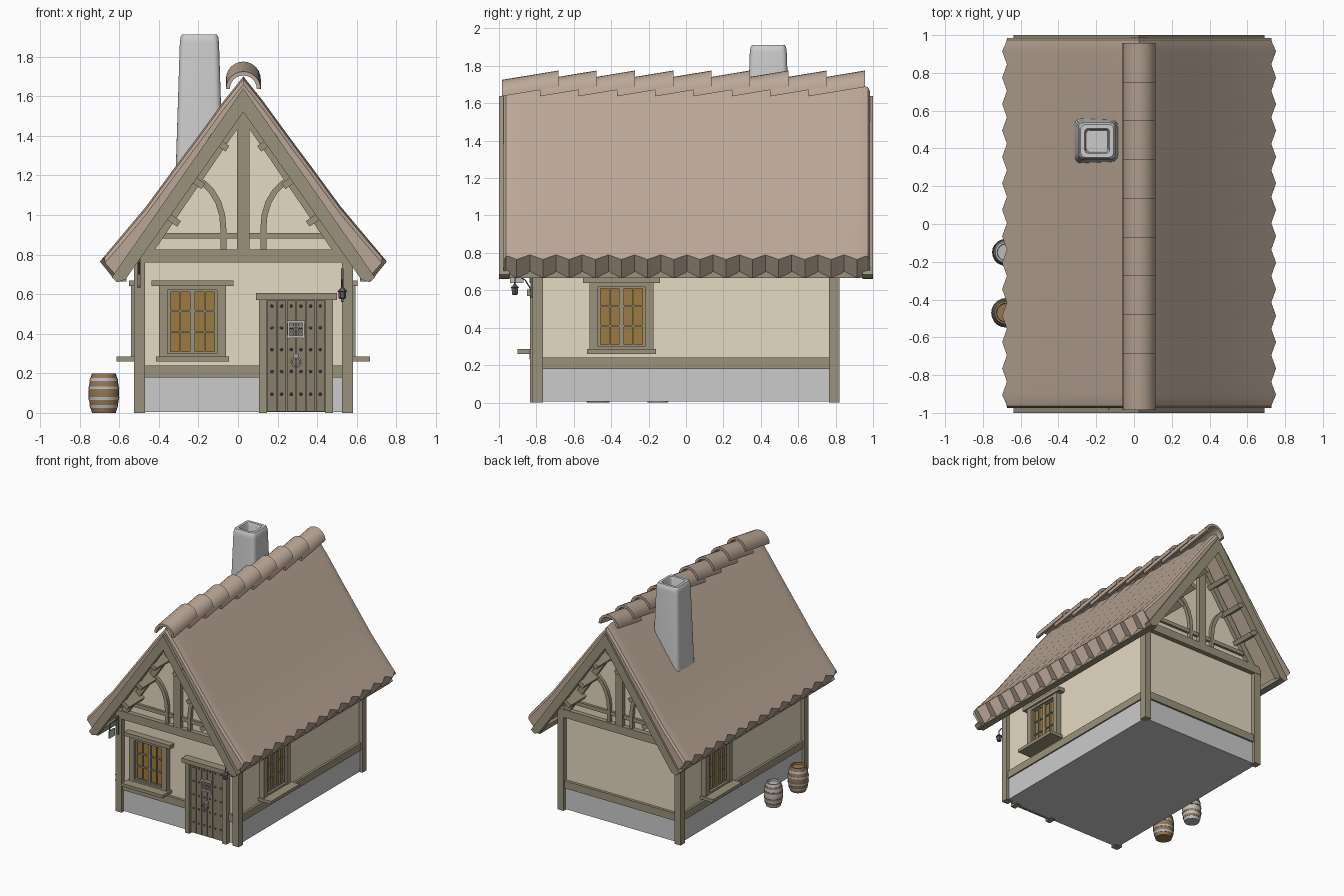
import bpy, bmesh, math
from mathutils import Matrix, Vector

if "Cube" in bpy.data.objects:
    bpy.data.objects.remove(bpy.data.objects["Cube"])

CX = 0.027  # house centre line


def material(name, r, g, b):
    m = bpy.data.materials.new(name)
    m.diffuse_color = (r, g, b, 1)
    m.use_nodes = True
    m.node_tree.nodes["Principled BSDF"].inputs["Base Color"].default_value = m.diffuse_color
    return m


PLASTER = material("plaster", 0.78, 0.70, 0.54)
TIMBER = material("timber", 0.33, 0.29, 0.20)
DOORWOOD = material("door_wood", 0.25, 0.21, 0.15)
TILE = material("tile", 0.50, 0.39, 0.31)
GLASS = material("glass", 0.34, 0.20, 0.05)
OAK = material("oak", 0.30, 0.18, 0.09)
IRON = material("iron", 0.12, 0.12, 0.12)
STEEL = material("steel", 0.5, 0.5, 0.5)


def finish(name, bm, mat=None):
    bmesh.ops.recalc_face_normals(bm, faces=bm.faces)
    me = bpy.data.meshes.new(name)
    bm.to_mesh(me)
    bm.free()
    ob = bpy.data.objects.new(name, me)
    bpy.context.collection.objects.link(ob)
    if mat:
        me.materials.append(mat)
    return ob


def boxes(name, spans, mat=None, M=Matrix()):
    """Boxes given as (x0, x1, y0, y1, z0, z1)."""
    bm = bmesh.new()
    for x0, x1, y0, y1, z0, z1 in spans:
        T = Matrix.Translation(((x0 + x1) / 2, (y0 + y1) / 2, (z0 + z1) / 2))
        S = Matrix.Diagonal((x1 - x0, y1 - y0, z1 - z0, 1))
        bmesh.ops.create_cube(bm, size=1, matrix=M @ T @ S)
    return finish(name, bm, mat)


def prism(name, polys, y0, y1, mat):
    """Extrude (x offset, z) outlines along y."""
    bm = bmesh.new()
    for poly in polys:
        f = bm.faces.new([bm.verts.new((CX + x, y0, z)) for x, z in poly])
        ext = bmesh.ops.extrude_face_region(bm, geom=[f])["geom"]
        bmesh.ops.translate(bm, vec=(0, y1 - y0, 0),
                            verts=[v for v in ext if isinstance(v, bmesh.types.BMVert)])
    return finish(name, bm, mat)


def loft(name, ringsets, mat=None):
    """Join successive rings of points, capping both ends."""
    bm = bmesh.new()
    for rings in ringsets:
        vs = [[bm.verts.new(p) for p in r] for r in rings]
        n = len(vs[0])
        for a, b in zip(vs, vs[1:]):
            for i in range(n):
                j = (i + 1) % n
                bm.faces.new((a[i], a[j], b[j], b[i]))
        bm.faces.new(vs[0])
        bm.faces.new(vs[-1])
    return finish(name, bm, mat)


def lathe(name, x, y, profiles, mat, n=20):
    return loft(name, [[[(x + r * math.cos(2 * math.pi * i / n), y + r * math.sin(2 * math.pi * i / n), z)
                         for i in range(n)] for r, z in prof] for prof in profiles], mat)


def wire(name, pts, radius, mat, cyclic=False):
    cu = bpy.data.curves.new(name, 'CURVE')
    cu.dimensions, cu.bevel_depth, cu.bevel_resolution = '3D', radius, 1
    sp = cu.splines.new('POLY')
    sp.points.add(len(pts) - 1)
    for p, co in zip(sp.points, pts):
        p.co = (*co, 1)
    sp.use_cyclic_u, cu.use_fill_caps = cyclic, True
    cu.materials.append(mat)
    ob = bpy.data.objects.new(name, cu)
    bpy.context.collection.objects.link(ob)


def mirror(poly):
    return [(-x, z) for x, z in poly]


# Walls and stone base
prism("walls", [[(-.525, .02), (.525, .02), (.525, .82), (0, 1.57), (-.525, .82)]], -.785, .785, PLASTER)
boxes("stone_base", [(CX - .532, CX + .532, -.793, .793, .005, .18)])

# Timber frame: corner posts, sill beams (broken at the door), wall plates
L, R = CX - .553, CX + .553
boxes("corner_posts", [(x, x + .055, y, y + .055, 0, .79)
                       for x in (L, R - .055) for y in (-.82, .765)], TIMBER)
boxes("sill_beams", [(L + .03, .12, -.808, -.76, .18, .24), (.47, R - .03, -.808, -.76, .18, .24),
                     (L + .03, R - .03, .76, .808, .18, .24),
                     (L + .01, L + .05, -.78, .78, .18, .24), (R - .05, R - .01, -.78, .78, .18, .24)], TIMBER)
boxes("wall_plates", [(L, R, -.822, -.76, .76, .825), (L, R, .76, .822, .76, .825),
                      (L, L + .05, -.78, .78, .73, .80), (R - .05, R, -.78, .78, .73, .80)], TIMBER)

# Gable timbers on both ends: king post, collar, curved braces
arc = [(.101, .82), (.101, .93), (.107, 1.0), (.127, 1.065), (.16, 1.12), (.20, 1.16), (.24, 1.185)]
brace = []
for side in (1, -1):
    for i, (x, z) in (list(enumerate(arc)) if side > 0 else list(enumerate(arc))[::-1]):
        a, b = arc[max(i - 1, 0)], arc[min(i + 1, len(arc) - 1)]
        t = Vector((b[0] - a[0], b[1] - a[1])).normalized() * .015 * side
        brace.append((x + t.y, z - t.x))
for end, s in (("front", -1), ("back", 1)):
    prism(end + "_king_post", [[(-.031, .82), (.031, .82), (.031, 1.53), (-.031, 1.53)]], s * .77, s * .82, TIMBER)
    prism(end + "_collar", [[(-.47, .88), (.47, .88), (.455, .91), (-.455, .91)]], s * .77, s * .805, TIMBER)
    prism(end + "_braces", [brace, mirror(brace)], s * .77, s * .81, TIMBER)
    inner = [(0, 1.56), (.51, .82), (.45, .82), (0, 1.48)]
    prism(end + "_rafters", [inner, mirror(inner)], s * .77, s * .815, TIMBER)
    board = [(0, 1.64), (.665, .685), (.637, .66), (.595, .675), (0, 1.52)]
    prism(end + "_barge_boards", [board, mirror(board)], s * .945, s * 1.0, TIMBER)

# Purlins under the roof slope
purlins = []
for px, pz in ((.08, 1.335), (.2025, 1.145), (.325, .955)):
    n, t = Vector((.823, .567)), Vector((.567, -.823)) * .017
    p = Vector((px, pz))
    q = [tuple(v) for v in (p - t, p + t, p + n * .11 + t, p + n * .11 - t)]
    purlins += [q, mirror(q)]
eave = [(.59, .665), (.645, .665), (.645, .70), (.59, .70)]
prism("purlins", purlins, -.985, .985, TIMBER)
prism("eave_beams", [eave, mirror(eave)], -.99, .99, TIMBER)

# Roof: curved slope with toothed eaves and rounded verges
outer = [(.10, 1.575), (.22, 1.41), (.343, 1.245), (.49, 1.045), (.62, .89), (.725, .765)]


def roof_ring(y, drop, notch):
    dx, dz = -notch * .6, notch * .8
    right = [(x, z - drop) for x, z in outer[:-1]] + [(.725 + dx, .765 - drop + dz), (.645 + dx / 2, .665 + dz / 2)]
    pts = [(0, 1.70 - drop)] + right + [(0, 1.60)] + mirror(right)[::-1]
    return [(CX + x, y, z) for x, z in pts]


rings = []
for i in range(29):
    y, valley = -.975 + .07 * i, i % 2 == 0
    if i == 28:
        rings += [roof_ring(y - .03, .008, .03), roof_ring(y - .012, .014, .04)]
    rings.append(roof_ring(y, .04 if i in (0, 28) else .009 * valley, .042 * valley))
    if i == 0:
        rings += [roof_ring(y + .012, .014, .04), roof_ring(y + .03, .008, .03)]
loft("roof", [rings], TILE)

# Ridge tiles: overlapping tilted half pipes
arc_pts = [(r * math.cos(a), r * math.sin(a))
           for r, order in ((.088, range(13)), (.068, range(12, -1, -1)))
           for a in (math.pi * k / 12 for k in order)]
loft("ridge_tiles", [[[(CX + x, y, z + c) for x, z in arc_pts]
                      for y, c in ((-.985 + .205 * k, 1.637), (-.683 + .205 * k, 1.687))]
                     for k in range(9)], TILE)


# Chimney: tapered rounded square with a flue
def square(h, z):
    r = h * .28
    return [(-.195 + sx * (h - r) + r * math.cos(a), .44 + sy * (h - r) + r * math.sin(a), z)
            for q, (sx, sy) in enumerate(((1, 1), (-1, 1), (-1, -1), (1, -1)))
            for a in (math.pi / 2 * (q + k / 4) for k in range(5))]


loft("chimney", [[square(h, z) for h, z in
                  ((.123, 1.12), (.099, 1.87), (.095, 1.9), (.087, 1.912), (.066, 1.912), (.06, 1.9), (.056, 1.72))]])


# Windows, built facing -y then placed on three walls
def window(name, M):
    boxes(name + "_frame", [(-.17, -.125, -.043, .01, .28, .64), (.125, .17, -.043, .01, .28, .64),
                            (-.125, .125, -.04, .01, .28, .30), (-.125, .125, -.04, .01, .62, .64),
                            (-.207, .207, -.053, .01, .64, .67), (-.185, .185, -.115, .01, .26, .285)], TIMBER, M)
    boxes(name + "_glass", [(-.125, .125, -.012, .01, .30, .62)], GLASS, M)
    bars = []
    for s in (-1, 1):
        c = s * .0625
        bars += [(c + o - w, c + o + w, -.024, -.005, .30, .62) for o, w in ((-.056, .0065), (0, .004), (.056, .0065))]
        bars += [(c - .06, c + .06, -.022, -.005, z - .005, z + .005) for z in (.305, .41, .515, .615)]
    boxes(name + "_bars", bars, TIMBER, M)


window("front_window", Matrix.Translation((-.23, -.785, 0)))
window("right_window", Matrix.Translation((CX + .525, -.345, 0)) @ Matrix.Rotation(math.pi / 2, 4, 'Z'))
window("left_window", Matrix.Translation((CX - .525, .345, 0)) @ Matrix.Rotation(-math.pi / 2, 4, 'Z'))

# Door: frame, planks, studs, grille and ring handle
boxes("door_frame", [(.107, .147, -.835, -.77, 0, .57), (.44, .48, -.835, -.77, 0, .57),
                     (.09, .50, -.85, -.77, .57, .605)], TIMBER)
w = .293 / 6
boxes("door_planks", [(.147 + w * k + .002, .147 + w * (k + 1) - .002, -.815, -.78, .008, .568) for k in range(6)],
      DOORWOOD)
boxes("door_backing", [(.147, .44, -.805, -.775, .005, .57)], DOORWOOD)
bm = bmesh.new()
for k in range(6):
    for z in (.095, .21, .32, .43, .54):
        bmesh.ops.create_uvsphere(bm, u_segments=8, v_segments=4, radius=.008,
                                  matrix=Matrix.Translation((.147 + w * (k + .5), -.815, z)))
finish("door_studs", bm, IRON)
gx, gz = .293, .422
grille = [(gx + o - .006, gx + o + .006, -.832, -.81, gz - .045, gz + .045) for o in (-.038, .038)]
grille += [(gx - .045, gx + .045, -.832, -.81, gz + o - .006, gz + o + .006) for o in (-.038, .038)]
grille += [(gx + o - .003, gx + o + .003, -.826, -.81, gz - .04, gz + .04) for o in (-.013, .013)]
grille += [(gx - .04, gx + .04, -.826, -.81, gz + o - .003, gz + o + .003) for o in (-.013, .013)]
boxes("door_grille", grille, STEEL)
boxes("handle_plate", [(gx - .012, gx + .012, -.828, -.81, .272, .298)], STEEL)
wire("door_ring", [(gx + .022 * math.cos(a), -.832, .258 + .022 * math.sin(a))
                   for a in (math.pi * k / 8 for k in range(16))], .005, STEEL, True)

# Lantern on a bracket by the right post
lx, ly = .527, -.915
wire("lantern_bracket", [(lx, -.822, .57), (lx, -.835, .615), (lx, -.86, .655), (lx, -.89, .672), (lx, ly, .665),
                         (lx, ly, .635)], .004, IRON)
boxes("bracket_plate", [(lx - .006, lx + .006, -.832, -.80, .56, .73)], IRON)
lathe("lantern", lx, ly, [[(.012, .575), (.018, .58), (.02, .612), (.026, .614), (.008, .632), (.004, .64)]], IRON, 6)

# Small hanging sign by the left post
wire("sign_bracket", [(-.5, -.82, .76), (-.5, -.93, .755), (-.5, -.93, .70)], .005, IRON)
boxes("sign_plate", [(-.508, -.492, -.832, -.81, .63, .78)], IRON)
boxes("hanging_sign", [(-.505, -.495, -.94, -.87, .64, .70)], STEEL)


# Barrels along the left wall
def barrel(name, x, y, r, h, wood, iron):
    rad = lambda t: r * (1 - .22 * (2 * t - 1) ** 2)
    body = [(rad(k / 8), h * k / 8) for k in range(9)]
    lathe(name, x, y, [body + [(rad(1) - .01, h), (rad(1) - .012, h - .015)]], wood)
    lathe(name + "_hoops", x, y, [[(rad(a) - .006, h * a), (rad(a) + .002, h * a), (rad(b) + .002, h * b),
                                   (rad(b) - .006, h * b)] for a, b in ((.12, .2), (.33, .4), (.6, .67), (.8, .88))], iron)


barrel("brown_barrel", -.678, -.47, .077, .2, OAK, STEEL)
barrel("grey_barrel", -.68, -.15, .07, .19, STEEL, OAK)

# Smooth shading with sharp edges kept
bpy.ops.object.select_all(action='DESELECT')
for ob in bpy.context.scene.objects:
    if ob.type == 'MESH':
        ob.select_set(True)
        bpy.context.view_layer.objects.active = ob
bpy.ops.object.shade_smooth_by_angle(angle=math.radians(30))
